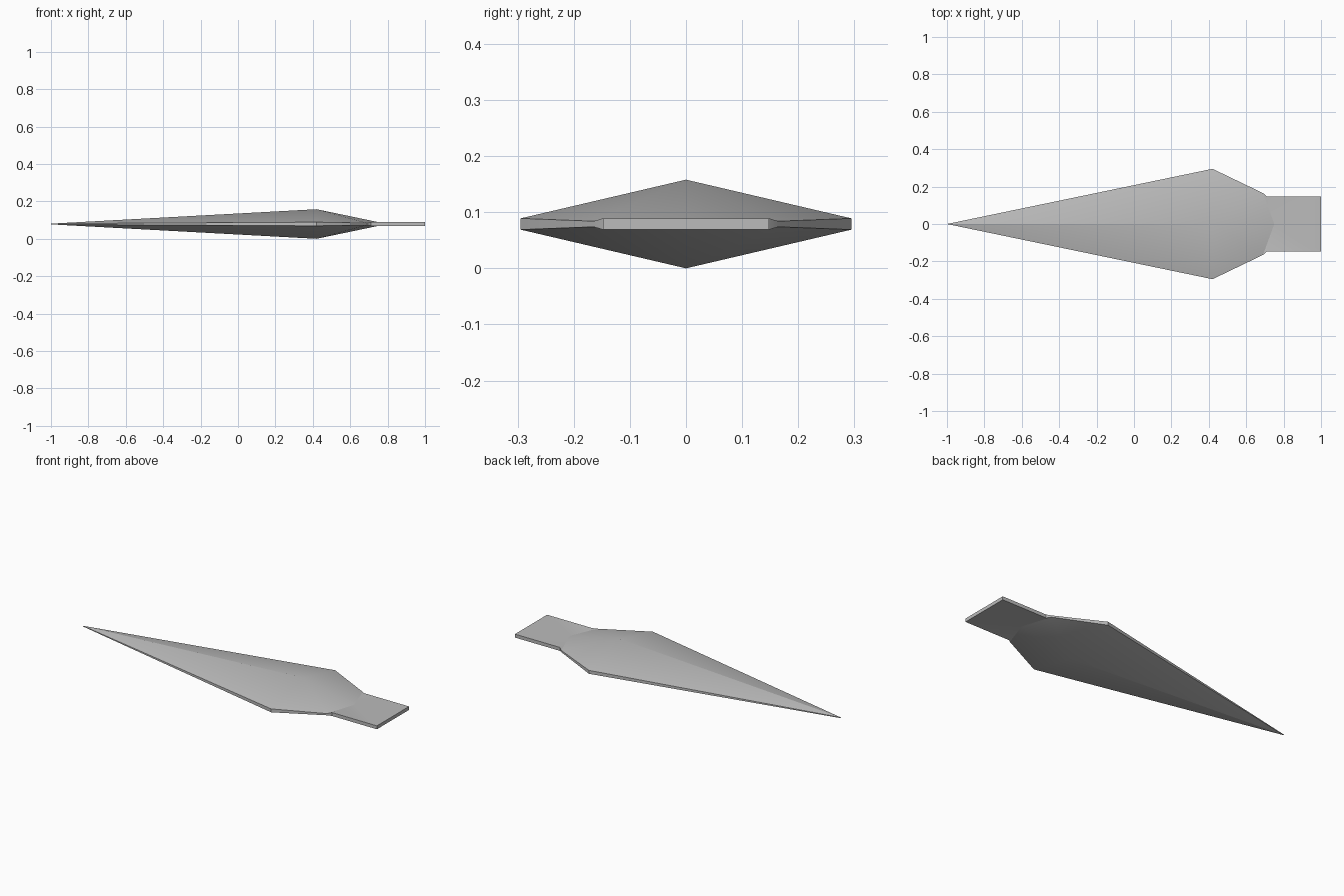
import bpy
import bmesh
import math

cube = bpy.data.objects.get("Cube")
if cube:
    bpy.data.objects.remove(cube, do_unlink=True)

# Plain grey metal
steel = bpy.data.materials.new("grey_steel")
steel.use_nodes = True
colour = (0.5, 0.5, 0.5, 1)
steel.diffuse_color = colour
steel.node_tree.nodes["Principled BSDF"].inputs["Base Color"].default_value = colour

MID = 0.079     # height of the flat middle plane
EDGE = 0.01     # half thickness of the rim

# Rim of one half: x, y, half thickness
rim = [(-1, 0, 0.002), (0.42, 0.295, EDGE), (0.69, 0.165, 0.005),
       (0.71, 0.148, EDGE), (1, 0.148, EDGE), (1, 0, EDGE)]

bm = bmesh.new()
top = [bm.verts.new(p) for p in rim]
mid = [bm.verts.new((x, y, 0)) for x, y, z in rim]
ridge = bm.verts.new((0.42, 0, MID))
heel = bm.verts.new((0.75, 0, EDGE))
tip, wide, notch, corner, end, end_mid = top

# Upper facets of the blade, then the flat tang
for face in [(tip, ridge, wide), (ridge, notch, wide), (ridge, heel, notch),
             (heel, corner, notch), (heel, end_mid, end, corner)]:
    bm.faces.new(face)
# Thin wall around the rim
for i in range(len(rim) - 1):
    bm.faces.new((top[i], top[i + 1], mid[i + 1], mid[i]))
bmesh.ops.recalc_face_normals(bm, faces=bm.faces)
if bm.faces[:][0].normal.z < 0:
    bmesh.ops.reverse_faces(bm, faces=bm.faces)

mesh = bpy.data.meshes.new("blade_with_tang")
bm.to_mesh(mesh)
bm.free()
mesh.materials.append(steel)
blade = bpy.data.objects.new("blade_with_tang", mesh)
blade.location.z = MID
bpy.context.collection.objects.link(blade)

# Mirror the quarter across width and thickness
mirror = blade.modifiers.new("mirror", "MIRROR")
mirror.use_axis = (False, True, True)
mirror.merge_threshold = 0.0005

# Soft blend from heel to tang, crisp ridge and rim
bpy.ops.object.select_all(action="DESELECT")
blade.select_set(True)
bpy.context.view_layer.objects.active = blade
bpy.ops.object.modifier_apply(modifier="mirror")
bpy.ops.object.shade_smooth_by_angle(angle=math.radians(20))
